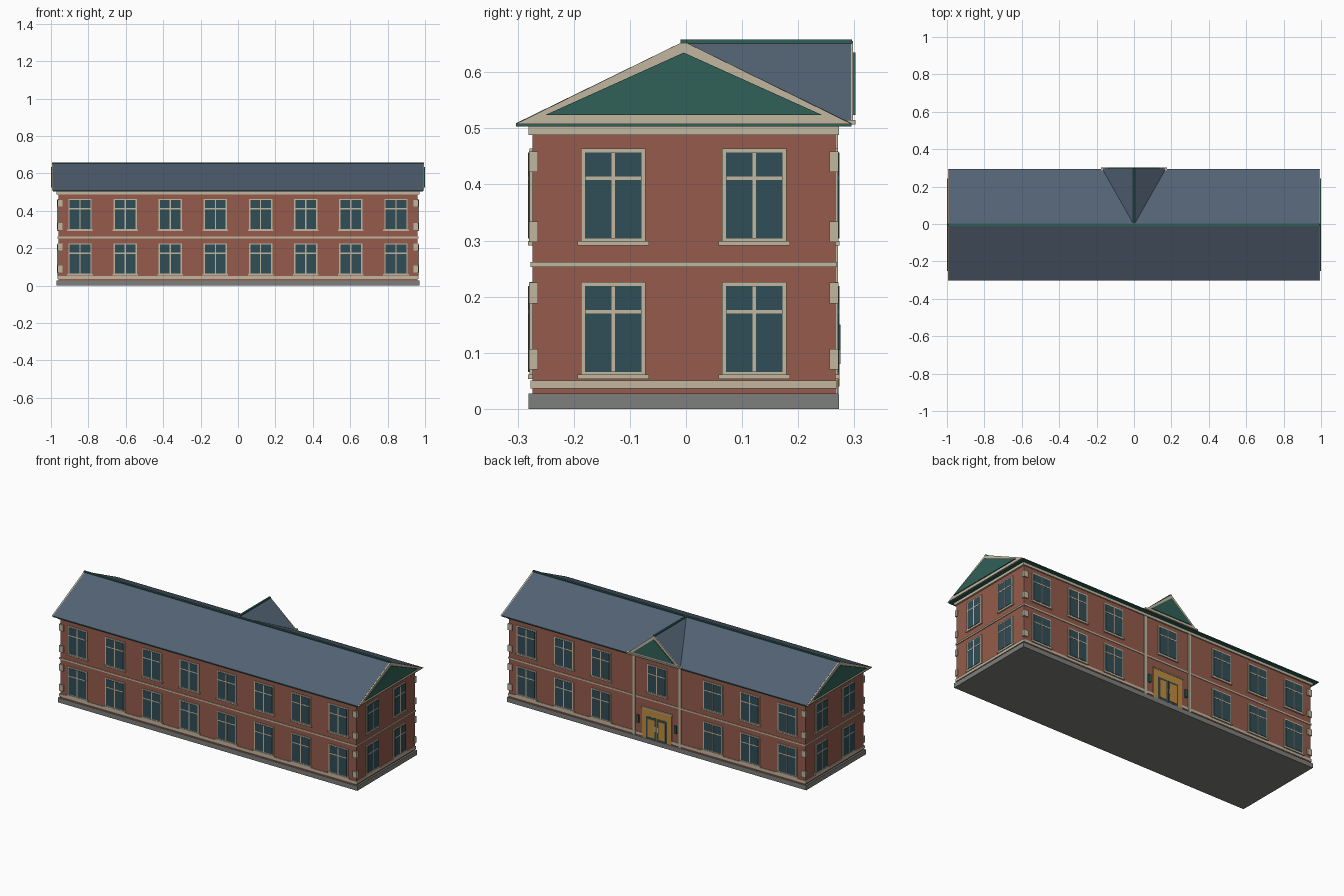
import bpy, bmesh, math
from mathutils import Matrix, Vector

if "Cube" in bpy.data.objects:
    bpy.data.objects.remove(bpy.data.objects["Cube"])

def material(name, rgb):
    m = bpy.data.materials.new(name)
    m.diffuse_color = (*rgb, 1)
    m.use_nodes = True
    m.node_tree.nodes["Principled BSDF"].inputs["Base Color"].default_value = m.diffuse_color
    return m

BRICK = material("brick", (0.30, 0.105, 0.07))
CREAM = material("cream_stone", (0.54, 0.47, 0.35))
SLATE = material("slate", (0.085, 0.12, 0.17))
GREEN = material("green_paint", (0.03, 0.12, 0.095))
GLASS = material("glass", (0.03, 0.075, 0.095))
AMBER = material("amber_wood", (0.52, 0.26, 0.05))
STONE = material("grey_stone", (0.21, 0.21, 0.2))
CY = -0.004          # building axis in y
WX, WY = 0.96, 0.27  # wall half sizes

def add_box(bm, lo, hi, index=0):
    lo, hi = Vector(lo), Vector(hi)
    mat = Matrix.Translation((lo + hi) / 2) @ Matrix.Diagonal((*(hi - lo), 1))
    geo = bmesh.ops.create_cube(bm, size=1, matrix=mat)
    for f in {f for v in geo["verts"] for f in v.link_faces}:
        f.material_index = index

def make_mesh(name, bm, mats):
    me = bpy.data.meshes.new(name)
    bm.to_mesh(me)
    bm.free()
    for m in mats:
        me.materials.append(m)
    return me

def place(name, me, loc=(0, 0, 0), rot=0):
    ob = bpy.data.objects.new(name, me)
    ob.location = loc
    ob.rotation_euler.z = rot
    bpy.context.collection.objects.link(ob)
    return ob

def boxes(name, mat, *pairs):
    bm = bmesh.new()
    for lo, hi in pairs:
        add_box(bm, lo, hi)
    return place(name, make_mesh(name, bm, [mat]))

def ring_box(name, mat, hx, hy, z0, z1):
    return boxes(name, mat, ((-hx, CY - hy, z0), (hx, CY + hy, z1)))

def prism(name, mat, axis, half, z0, z1, a, b):
    """Triangular prism running along axis from a to b."""
    bm = bmesh.new()
    ends = []
    for t in (a, b):
        pts = [(-half, z0), (half, z0), (0, z1)]
        co = [(t, CY + p, z) if axis == "x" else (p, t, z) for p, z in pts]
        ends.append([bm.verts.new(c) for c in co])
    bm.faces.new(ends[0])
    bm.faces.new(ends[1])
    for i in range(3):
        j = (i + 1) % 3
        bm.faces.new((ends[0][i], ends[0][j], ends[1][j], ends[1][i]))
    bmesh.ops.recalc_face_normals(bm, faces=bm.faces)
    return place(name, make_mesh(name, bm, [mat]))

# Body, plinth and horizontal bands
ring_box("plinth", STONE, 0.97, 0.277, 0, 0.027)
ring_box("walls", BRICK, WX, WY, 0.027, 0.495)
ring_box("base_band", CREAM, WX + 0.005, WY + 0.003, 0.036, 0.051)
ring_box("floor_band", CREAM, WX + 0.005, WY + 0.003, 0.253, 0.262)
ring_box("cornice", CREAM, 0.97, 0.277, 0.488, 0.503)

# Corner blocks
quoins = []
for sx in (-1, 1):
    for sy in (-1, 1):
        for z in (0.07, 0.188, 0.297, 0.422):
            xs = sorted((sx * 0.937, sx * (WX + 0.005)))
            ys = sorted((CY + sy * 0.26, CY + sy * (WY + 0.006)))
            quoins.append(((xs[0], ys[0], z), (xs[1], ys[1], z + 0.037)))
boxes("corner_blocks", CREAM, *quoins)

# Window mesh: faces -y, origin at the bottom centre on the wall
def window_mesh(name, w):
    bm = bmesh.new()
    h, H = w / 2, 0.166
    add_box(bm, (-h, -0.005, 0), (h, 0.002, H), 0)
    add_box(bm, (-h - 0.006, -0.008, -0.007), (h + 0.006, 0.002, 0.001), 0)
    add_box(bm, (-h + 0.007, -0.007, 0.006), (h - 0.007, 0, H - 0.007), 1)
    add_box(bm, (-0.003, -0.008, 0.006), (0.003, 0, H - 0.007), 0)
    add_box(bm, (-h + 0.007, -0.008, 0.11), (h - 0.007, 0, 0.116), 0)
    return make_mesh(name, bm, [CREAM, GLASS])

wide, narrow = window_mesh("long_window", 0.125), window_mesh("end_window", 0.115)
LOW, HIGH = 0.06, 0.298
for z in (LOW, HIGH):
    for s in (-1, 1):
        for x in (0.121, 0.362, 0.603, 0.845):
            place("front_window", wide, (s * x, CY - WY, z))
            if x > 0.2:
                place("back_window", wide, (s * x, CY + WY, z), math.pi)
        for y in (-0.1255, 0.1255):
            place("end_window", narrow, (s * WX, CY + y, z), s * math.pi / 2)
place("entrance_window", wide, (0, CY + WY, HIGH), math.pi)

# Main roof with end pediments
ring_box("eaves", GREEN, 0.99, 0.299, 0.503, 0.509)
prism("main_roof", SLATE, "x", 0.299, 0.509, 0.655, -0.988, 0.988)
boxes("main_ridge", GREEN, ((-0.995, CY - 0.006, 0.651), (0.995, CY + 0.006, 0.658)))
for s in (-1, 1):
    prism("end_pediment", CREAM, "x", 0.299, 0.508, 0.655, s * 0.988, s * 0.995)
    prism("end_tympanum", GREEN, "x", 0.246, 0.524, 0.635, s * 0.994, s * 1.0)

# Cross gable over the entrance
prism("cross_roof", SLATE, "y", 0.17, 0.509, 0.6555, CY, 0.294)
prism("cross_pediment", CREAM, "y", 0.172, 0.509, 0.6555, 0.294, 0.298)
prism("cross_tympanum", GREEN, "y", 0.135, 0.524, 0.635, 0.297, 0.302)
boxes("cross_ridge", GREEN, ((-0.005, CY, 0.651), (0.005, 0.296, 0.658)))
boxes("cross_pediment_base", CREAM, ((-0.177, 0.285, 0.507), (0.177, 0.302, 0.515)))

# Entrance bay
Y = CY + WY
boxes("pilasters", CREAM, *[((s * 0.148 - 0.008, Y - 0.01, 0.027),
                             (s * 0.148 + 0.008, Y + 0.005, 0.49)) for s in (-1, 1)])
boxes("door_surround", AMBER, ((-0.095, Y - 0.01, 0.027), (0.095, Y + 0.005, 0.2)))
boxes("door_header", CREAM, ((-0.1, Y - 0.01, 0.2), (0.1, Y + 0.008, 0.207)))
frames, panels = [], []
for s in (-1, 1):
    c = s * 0.035
    frames.append(((c - 0.033, Y - 0.01, 0.028), (c + 0.033, Y + 0.006, 0.158)))
    panels.append(((c - 0.022, Y - 0.01, 0.04), (c + 0.022, Y + 0.008, 0.146)))
boxes("door_leaves", GLASS, *frames)
boxes("door_panels", AMBER, *panels)
boxes("door_handles", CREAM, *[((s * 0.008 - 0.002, Y, 0.08),
                                (s * 0.008 + 0.002, Y + 0.009, 0.11)) for s in (-1, 1)])
boxes("wall_lamps", GREEN, *[((s * 0.122 - 0.007, Y - 0.005, 0.105),
                              (s * 0.122 + 0.007, Y + 0.009, 0.15)) for s in (-1, 1)])
